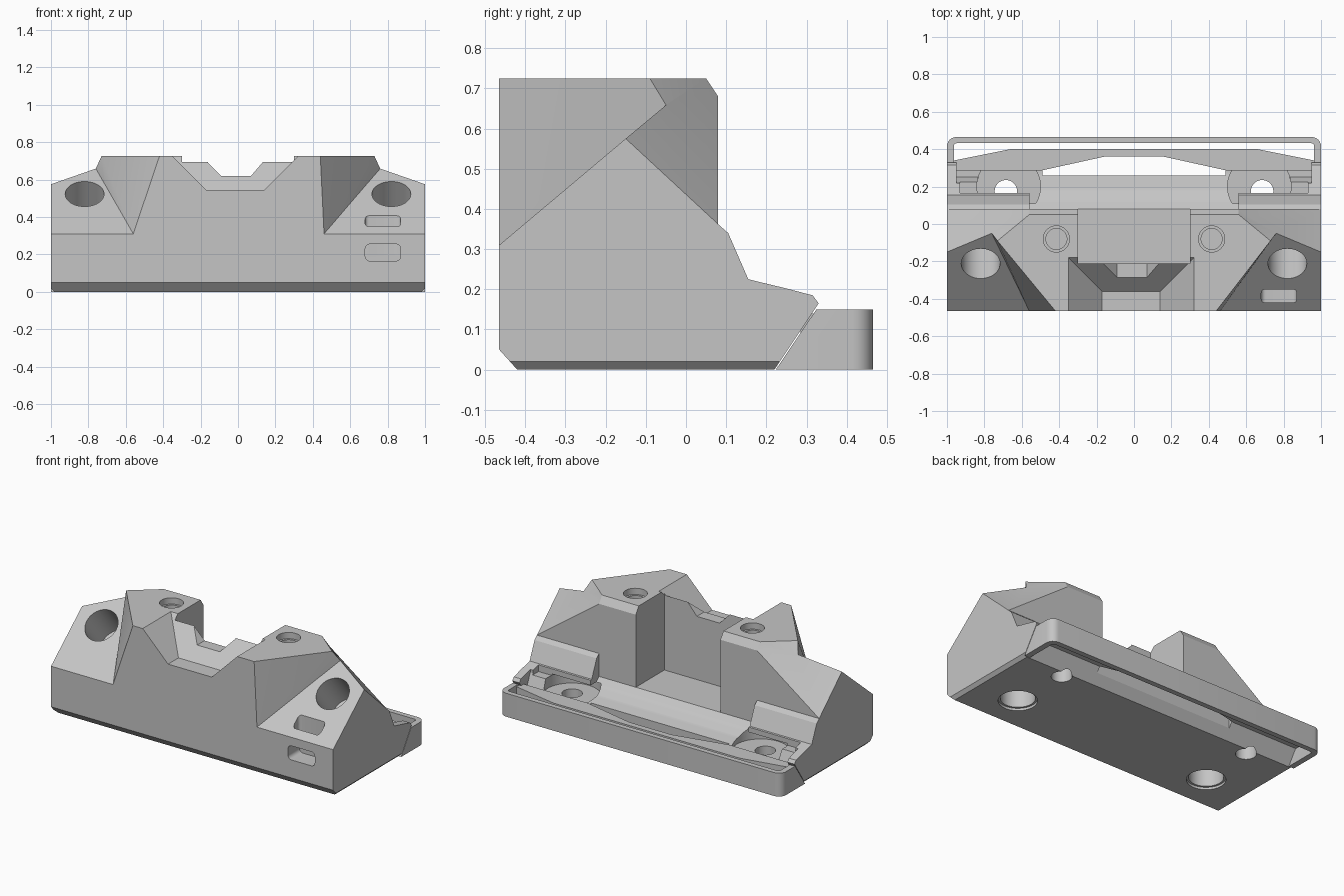
import bpy, bmesh, math
from mathutils import Vector

if "Cube" in bpy.data.objects:
    bpy.data.objects.remove(bpy.data.objects["Cube"])

grey = bpy.data.materials.new("light_grey")
grey.use_nodes = True
COLOUR = (0.56, 0.56, 0.56, 1)
grey.diffuse_color = COLOUR
grey.node_tree.nodes["Principled BSDF"].inputs["Base Color"].default_value = COLOUR


def finish(name, bm):
    bmesh.ops.recalc_face_normals(bm, faces=bm.faces)
    mesh = bpy.data.meshes.new(name)
    bm.to_mesh(mesh)
    bm.free()
    mesh.materials.append(grey)
    ob = bpy.data.objects.new(name, mesh)
    bpy.context.collection.objects.link(ob)
    return ob


def hull(name, points):
    bm = bmesh.new()
    verts = [bm.verts.new(p) for p in points]
    res = bmesh.ops.convex_hull(bm, input=verts)
    junk = {g for g in res["geom_interior"] + res["geom_unused"] if isinstance(g, bmesh.types.BMVert)}
    bmesh.ops.delete(bm, geom=list(junk), context='VERTS')
    bmesh.ops.dissolve_limit(bm, angle_limit=0.01, verts=bm.verts, edges=bm.edges)
    return finish(name, bm)


def box(name, x, y, z):
    return hull(name, [(a, b, c) for a in x for b in y for c in z])


def prism(name, points, offset):
    bm = bmesh.new()
    face = bm.faces.new([bm.verts.new(p) for p in points])
    top = bmesh.ops.extrude_face_region(bm, geom=[face])
    moved = [g for g in top["geom"] if isinstance(g, bmesh.types.BMVert)]
    bmesh.ops.translate(bm, verts=moved, vec=offset)
    return finish(name, bm)


def cylinder(name, start, end, radius):
    start, end = Vector(start), Vector(end)
    axis = end - start
    bm = bmesh.new()
    bmesh.ops.create_cone(bm, cap_ends=True, segments=48, radius1=radius,
                          radius2=radius, depth=axis.length)
    turn = axis.to_track_quat('Z', 'Y').to_matrix().to_4x4()
    bm.transform(turn)
    bmesh.ops.translate(bm, verts=bm.verts, vec=(start + end) / 2)
    return finish(name, bm)


def combine(target, tool, operation):
    mod = target.modifiers.new("cut", 'BOOLEAN')
    mod.operation, mod.solver, mod.object = operation, 'EXACT', tool
    bpy.context.view_layer.objects.active = target
    bpy.ops.object.modifier_apply(modifier=mod.name)
    bpy.data.objects.remove(tool)


def cut(tool):
    combine(body, tool, 'DIFFERENCE')


def add(tool):
    combine(body, tool, 'UNION')


# Base block with a side profile
profile = [(-.465, .05), (-.42, 0), (.22, 0), (.33, .165), (.315, .185),
           (.25, .202), (.155, .225), (.105, .34), (.08, .362), (-.15, .575), (-.465, .31)]
body = prism("body", [(-1, y, z) for y, z in profile], (2, 0, 0))

# Sloped wings and the raised tower halves; the front facets differ per side
for s, foot, brow in ((-1, .56, .42), (1, .46, .44)):
    wing = [(1, -.465, .31), (1, -.15, .575), (1, .08, .362), (1, -.465, .1), (1, .08, .1),
            (.76, -.05, .659), (.57, .03, .725), (.56, .08, .68),
            (.4, -.465, .31), (.4, .03, .725), (.4, .08, .68), (.4, -.465, .1), (.4, .08, .1)]
    add(hull("wing", [(s * x, y, z) for x, y, z in wing]))
    tower = [(foot, -.465, .31), (brow, -.465, .725), (.73, -.09, .725), (.76, -.05, .659),
             (.56, .05, .725), (.56, .08, .68), (foot, -.465, .1), (.56, .08, .1),
             (-.02, -.465, .725), (-.02, .05, .725), (-.02, .08, .68),
             (-.02, -.465, .1), (-.02, .08, .1)]
    add(hull("tower", [(s * x, y, z) for x, y, z in tower]))

# Gap between the towers, falling to a shelf at the back
cut(box("tower_gap", (-.3, .3), (-.21, .5), (.215, 1)))
shelf = [(.08, .215), (.12, .18), (.18, .15), (.27, .13), (.5, .13), (.5, .6), (.08, .6)]
cut(prism("shelf_cut", [(-.56, y, z) for y, z in shelf], (1.12, 0, 0)))

# Hopper-shaped notch in the front wall and a smaller notch behind it
cut(hull("hopper", [(-.17, -.6, .545), (.14, -.6, .545), (.14, -.36, .545), (-.17, -.36, .545),
                    (-.37, -.6, .745), (.34, -.6, .745), (.34, -.16, .745), (-.37, -.16, .745)]))
notch = [(-.16, .69), (-.09, .62), (.07, .62), (.13, .69), (.13, .8), (-.16, .8)]
cut(prism("small_notch", [(x, -.45, z) for x, z in notch], (0, .3, 0)))

# Through slot behind the shelf
cut(box("rear_slot", (-.49, .49), (.26, .37), (-.1, .4)))

for s in (-1, 1):
    # Angled holes in the wings and flared sockets underneath
    cut(cylinder("wing_hole", (s * .82, -.274, .597), (s * .82, -.05, .33), .104))
    cut(cylinder("bottom_socket", (s * .7, -.195, -.05), (s * .7, -.195, .16), .1))
    cut(cylinder("socket_flare", (s * .7, -.195, -.05), (s * .7, -.195, .015), .113))
    # Stepped screw holes on the towers
    cut(cylinder("counterbore", (s * .415, -.08, .8), (s * .415, -.08, .685), .07))
    cut(cylinder("screw_hole", (s * .415, -.08, .7), (s * .415, -.08, .45), .056))
    # Rear round pockets under a roof edge, their openings and drain holes
    cut(cylinder("round_pocket", (s * .67, .2, .11), (s * .67, .2, .19), .17))
    cut(box("pocket_opening", (s * .5, s * .93), (.165, .3), (.18, .4)))
    # Rear recess with a sloping floor
    cut(hull("rear_recess", [(s * x, y, z) for x in (.6, .95) for y, z in
                             ((.25, .12), (.36, .12), (.22, .19), (.22, .4), (.36, .4))]))
    cut(cylinder("drain_hole", (s * .685, .175, -.1), (s * .685, .175, .19), .06))
    # Bottom side chamfer
    cut(hull("side_chamfer", [(s * x, y, z) for y in (-.6, .5)
                              for x, z in ((1.01, .03), (1.01, -.01), (.97, -.01))]))


def rounded_slot(name, x, v, radius, place, offset):
    pts = []
    corners = ((x[1], v[1]), (x[0], v[1]), (x[0], v[0]), (x[1], v[0]))
    for i, (cx, cv) in enumerate(corners):
        cx += -radius if i in (0, 3) else radius
        cv += -radius if i < 2 else radius
        for k in range(6):
            a = math.radians(i * 90 + k * 18)
            pts.append(place(cx + radius * math.cos(a), cv + radius * math.sin(a)))
    return prism(name, pts, offset)


# Tie slot through one front corner
cut(rounded_slot("front_slot", (.68, .87), (.165, .255), .025, lambda x, z: (x, -.6, z), (0, .25, 0)))
cut(rounded_slot("top_slot", (.68, .87), (-.42, -.35), .02, lambda x, y: (x, y, .2), (0, 0, .4)))

# Thin lip that closes the rear slot
half = [(0, .40), (.66, .40), (.985, .335), (.985, .285), (.5, .285), (.15, .362), (0, .362)]
outline = half + [(-x, y) for x, y in reversed(half[1:-1])]
lip = prism("rear_lip", [(x, y, .09) for x, y in outline], (0, 0, .05))


# Thin-walled frame around the back, with rounded corners
def u_path(side, back, radius):
    right = [(side, .2)]
    for k in range(7):
        a = math.radians(k * 15)
        right.append((side - radius + radius * math.cos(a), back - radius + radius * math.sin(a)))
    return right + [(-x, y) for x, y in reversed(right)]


path = u_path(1, .465, .05) + u_path(.963, .432, .015)[::-1]
frame = prism("rear_frame", [(x, y, 0) for x, y in path], (0, 0, .15))
combine(frame, hull("frame_trim", [(x, y, z) for x in (-2, 2) for y, z in
                                   ((.21, -.02), (.338, .17), (0, -.02), (0, .17))]), 'DIFFERENCE')

# Smooth the round walls, keep the flat facets crisp
for ob in (body, lip, frame):
    bpy.ops.object.select_all(action='DESELECT')
    ob.select_set(True)
    bpy.context.view_layer.objects.active = ob
    bpy.ops.object.shade_smooth_by_angle(angle=math.radians(20))
